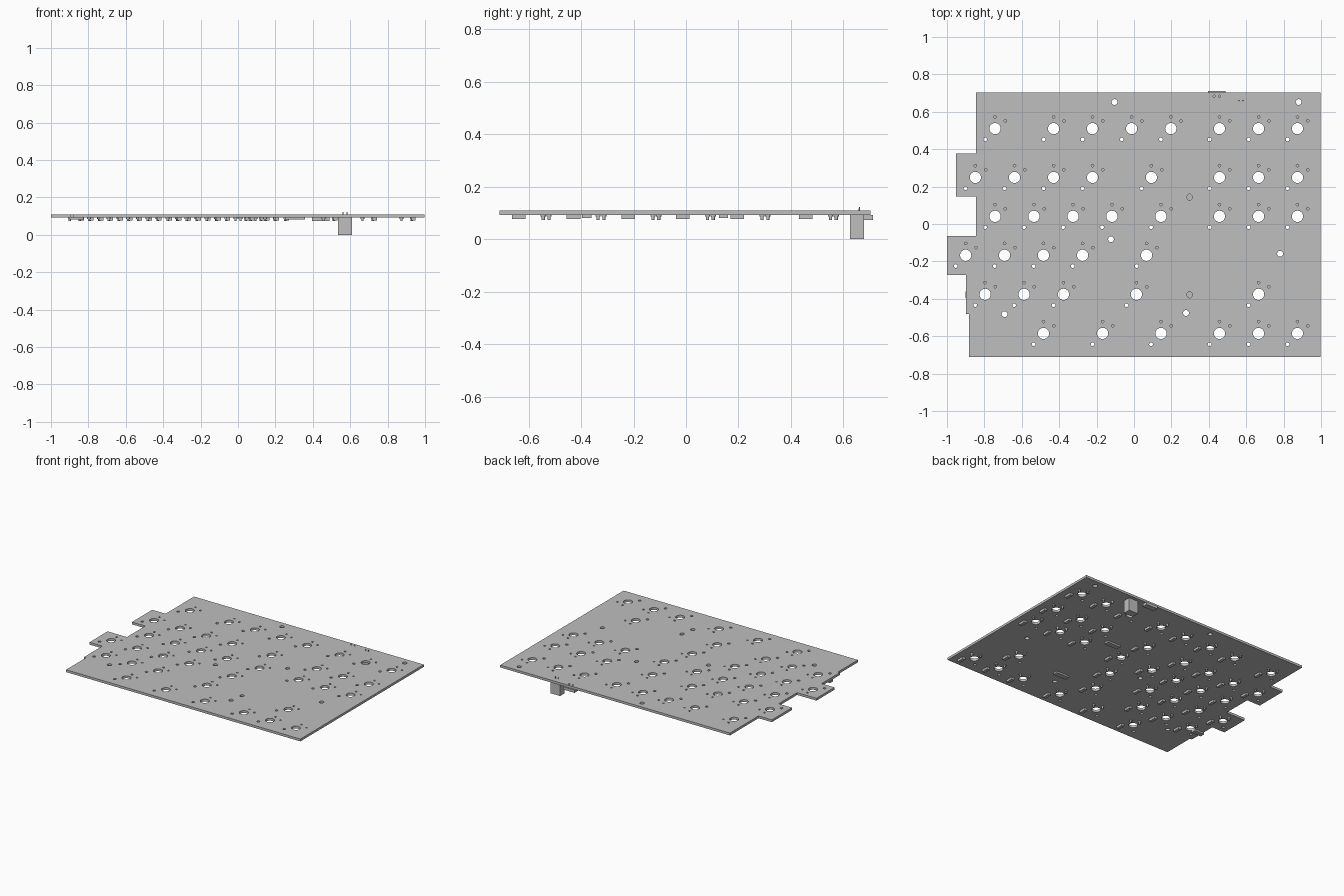
import bpy, bmesh, math
from mathutils import Matrix

cube = bpy.data.objects.get("Cube")
if cube:
    bpy.data.objects.remove(cube)

grey = bpy.data.materials.new("plain_grey")
grey.use_nodes = True
GREY = (0.52, 0.52, 0.52, 1)
grey.diffuse_color = GREY
grey.node_tree.nodes["Principled BSDF"].inputs["Base Color"].default_value = GREY

TOP, BOTTOM = 0.11, 0.093


def add_object(name, mesh):
    mesh.materials.clear()
    mesh.materials.append(grey)
    obj = bpy.data.objects.new(name, mesh)
    bpy.context.collection.objects.link(obj)
    return obj


def add_box(bm, x0, x1, y0, y1, z0, z1):
    m = Matrix.Translation(((x0 + x1) / 2, (y0 + y1) / 2, (z0 + z1) / 2))
    bmesh.ops.create_cube(bm, size=1, matrix=m @ Matrix.Diagonal((x1 - x0, y1 - y0, z1 - z0, 1)))


def add_cylinder(bm, x, y, z0, z1, r0, r1, sides=12):
    bmesh.ops.create_cone(bm, cap_ends=True, segments=sides, radius1=r0, radius2=r1,
                          depth=z1 - z0, matrix=Matrix.Translation((x, y, (z0 + z1) / 2)))


def finish(name, bm):
    mesh = bpy.data.meshes.new(name)
    bm.to_mesh(mesh)
    bm.free()
    return add_object(name, mesh)


def box_object(name, *size):
    bm = bmesh.new()
    add_box(bm, *size)
    return finish(name, bm)


# Switch positions, row by row
BLOCK = [0.457, 0.666, 0.874]
ROWS = {
    0.51: [-0.743, -0.43, -0.222, -0.013, 0.197] + BLOCK,
    0.249: [-0.848, -0.639, -0.43, -0.222, 0.093] + BLOCK,
    0.041: [-0.743, -0.535, -0.326, -0.118, 0.144] + BLOCK,
    -0.167: [-0.9, -0.692, -0.484, -0.275, 0.067],
    -0.376: [-0.796, -0.588, -0.377, 0.013, 0.666],
    -0.585: [-0.484, -0.168, 0.144] + BLOCK,
}
SWITCHES = [(x, y) for y, xs in ROWS.items() for x in xs]
PINS = [(0, 0.063), (0.055, 0.041)]

# Board: stepped outline with round holes, filled as a flat curve
curve = bpy.data.curves.new("board_profile", "CURVE")
curve.dimensions = "2D"
curve.fill_mode = "BOTH"
curve.extrude = (TOP - BOTTOM) / 2


def add_loop(points):
    spline = curve.splines.new("POLY")
    spline.points.add(len(points) - 1)
    for p, (x, y) in zip(spline.points, points):
        p.co = (x, y, 0, 1)
    spline.use_cyclic_u = True


def add_hole(x, y, rx, ry=None, sides=24):
    ry = ry or rx
    angles = [2 * math.pi * i / sides for i in range(sides)]
    add_loop([(x + rx * math.cos(a), y + ry * math.sin(a)) for a in angles])


add_loop([(0.997, -0.71), (0.997, 0.703), (-0.845, 0.703), (-0.845, 0.377), (-0.952, 0.377),
          (-0.952, 0.146), (-0.845, 0.146), (-0.845, -0.065), (-1, -0.065), (-1, -0.272),
          (-0.897, -0.272), (-0.897, -0.48), (-0.881, -0.48), (-0.881, -0.71)])
for x, y in SWITCHES:
    add_hole(x, y, 0.03, sides=32)
    add_hole(x - 0.053, y - 0.058, 0.01, sides=16)
    for dx, dy in PINS:
        add_hole(x + dx, y + dy, 0.007, sides=12)
for x, y in [(-0.104, 0.652), (0.88, 0.652), (-0.123, -0.082),
             (0.781, -0.159), (-0.692, -0.482), (0.278, -0.476)]:
    add_hole(x, y, 0.0155)
LIGHTS = [(0.297, 0.143), (0.297, -0.378)]
for x, y in LIGHTS:
    add_hole(x, y, 0.014, 0.017)
for x in (0.428, 0.457):
    add_hole(x, 0.684, 0.006, sides=12)

source = bpy.data.objects.new("board_source", curve)
bpy.context.collection.objects.link(source)
bpy.context.view_layer.update()
evaluated = source.evaluated_get(bpy.context.evaluated_depsgraph_get())
board_mesh = bpy.data.meshes.new_from_object(evaluated)
bpy.data.objects.remove(source)
board_mesh.transform(Matrix.Translation((0, 0, (TOP + BOTTOM) / 2)))
for poly in board_mesh.polygons:
    poly.use_smooth = False
bm = bmesh.new()
bm.from_mesh(board_mesh)
bmesh.ops.remove_doubles(bm, verts=bm.verts, dist=0.00001)
bmesh.ops.recalc_face_normals(bm, faces=bm.faces)
finish("board", bm)

# Pin sockets hanging under every switch
bm = bmesh.new()
for x, y in SWITCHES:
    for dx, dy in PINS:
        add_cylinder(bm, x + dx, y + dy, 0.086, BOTTOM, 0.01, 0.01)
        add_cylinder(bm, x + dx, y + dy, 0.073, 0.086, 0.006, 0.006)
finish("pin_sockets", bm)

# Diodes: body with a flat lead at each end
bm = bmesh.new()
for x, y in SWITCHES:
    cx, cy = x + 0.065, y - 0.053
    add_box(bm, cx - 0.011, cx + 0.011, cy - 0.026, cy + 0.026, 0.077, BOTTOM)
finish("diodes", bm)

# Slim packages under the oval openings and at the left step
bm = bmesh.new()
for x, y in LIGHTS:
    add_box(bm, x - 0.045, x + 0.06, y - 0.018, y + 0.018, 0.081, BOTTOM)
add_box(bm, -0.902, -0.825, -0.396, -0.36, 0.081, BOTTOM)
finish("slim_packages", bm)

# Data port at the back edge and the tall battery socket
box_object("data_port", 0.395, 0.489, 0.672, 0.712, 0.073, BOTTOM)
box_object("battery_socket", 0.535, 0.61, 0.625, 0.678, 0, BOTTOM)
bm = bmesh.new()
for x in (0.561, 0.583):
    add_cylinder(bm, x, 0.661, BOTTOM, 0.122, 0.005, 0.002, 8)
finish("battery_pins", bm)
